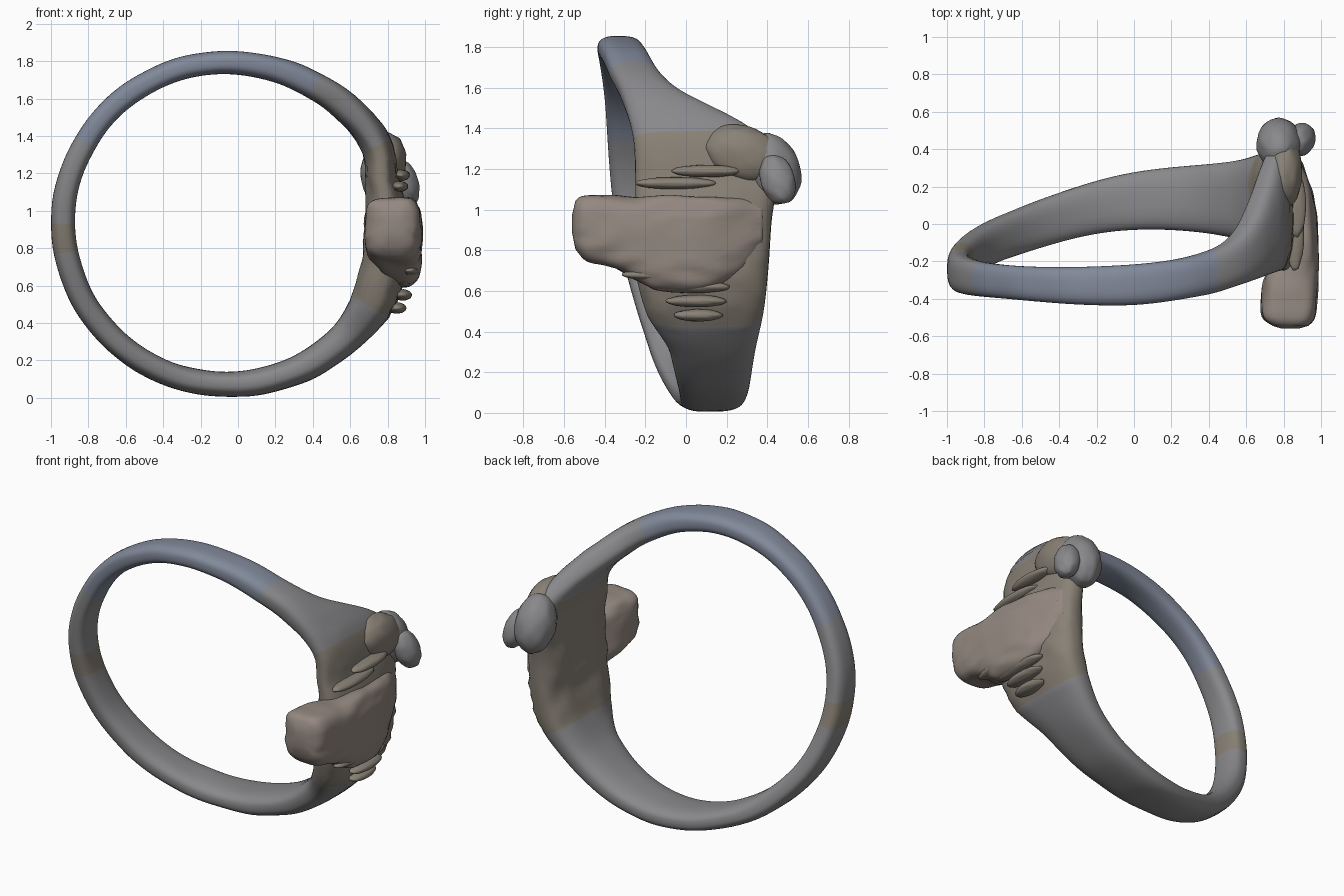
import bpy, bmesh, math
from mathutils import Vector, noise

if "Cube" in bpy.data.objects:
    bpy.data.objects.remove(bpy.data.objects["Cube"])

CX, CZ = -0.06, 0.93          # ring centre in the x-z plane


def material(name, rgb):
    m = bpy.data.materials.new(name)
    m.diffuse_color = (*rgb, 1)
    m.use_nodes = True
    m.node_tree.nodes["Principled BSDF"].inputs["Base Color"].default_value = m.diffuse_color
    return m


steel = material("steel", (0.25, 0.25, 0.26))
blue = material("blue_steel", (0.22, 0.25, 0.32))
tan = material("worn_bronze", (0.25, 0.22, 0.18))
rose = material("worn_copper", (0.30, 0.25, 0.22))


def hermite(rows, t):
    """Smooth interpolation of table rows keyed on their first value."""
    i = 0
    while i < len(rows) - 2 and t > rows[i + 1][0]:
        i += 1
    p = rows[max(i - 1, 0)], rows[i], rows[i + 1], rows[min(i + 2, len(rows) - 1)]
    h = p[2][0] - p[1][0]
    u = (t - p[1][0]) / h
    out = []
    for k in range(1, len(rows[0])):
        m0 = (p[2][k] - p[0][k]) / (p[2][0] - p[0][0]) * h
        m1 = (p[3][k] - p[1][k]) / (p[3][0] - p[1][0]) * h
        out.append((2*u**3 - 3*u**2 + 1)*p[1][k] + (u**3 - 2*u**2 + u)*m0
                   + (3*u**2 - 2*u**3)*p[2][k] + (u**3 - u**2)*m1)
    return out


def squircle(n, power):
    """Unit rounded-square section."""
    pts = []
    for i in range(n):
        a = 2 * math.pi * i / n
        c, s = math.cos(a), math.sin(a)
        pts.append((math.copysign(abs(c) ** (2 / power), c),
                    math.copysign(abs(s) ** (2 / power), s)))
    return pts


def loft(name, rings, mats, closed=False, pick=lambda i: 0):
    """Skin a list of equal-length point rings."""
    bm = bmesh.new()
    vs = [[bm.verts.new(p) for p in r] for r in rings]
    n = len(vs[0])
    for i in range(len(vs) - (0 if closed else 1)):
        a, b = vs[i], vs[(i + 1) % len(vs)]
        for j in range(n):
            f = bm.faces.new((a[j], a[(j + 1) % n], b[(j + 1) % n], b[j]))
            f.material_index = pick(i)
    if not closed:
        bm.faces.new(vs[0])
        bm.faces.new(vs[-1])
    bmesh.ops.recalc_face_normals(bm, faces=bm.faces)
    for f in bm.faces:
        f.smooth = True
    me = bpy.data.meshes.new(name)
    bm.to_mesh(me)
    bm.free()
    for m in mats:
        me.materials.append(m)
    ob = bpy.data.objects.new(name, me)
    bpy.context.collection.objects.link(ob)
    return ob


def lump(name, loc, size, mat, rot=(0, 0, 0)):
    """Slightly uneven rounded lump."""
    bpy.ops.mesh.primitive_uv_sphere_add(segments=32, ring_count=20, location=loc, rotation=rot)
    ob = bpy.context.object
    ob.name = name
    for v in ob.data.vertices:
        v.co *= 1 + 0.05 * noise.noise(v.co * 2.5 + Vector(loc) * 7)
        v.co = Vector(c * s for c, s in zip(v.co, size))
    ob.data.materials.append(mat)
    bpy.ops.object.shade_smooth()
    return ob


# Band: angle, inner radius, outer radius, front y, back y
band = [(-45, .79, .965, -.08, .34), (-30, .77, 1.0, -.19, .38), (-15, .75, .99, -.25, .405),
        (0, .74, .96, -.25, .42), (15, .77, .95, -.25, .44), (28, .82, .99, -.26, .37),
        (45, .81, .97, -.32, -.02), (60, .80, .945, -.38, -.15), (90, .80, .925, -.435, -.22),
        (135, .81, .93, -.40, -.22), (180, .81, .94, -.345, -.135), (225, .80, .93, -.18, .06),
        (270, .79, .925, -.035, .265), (315, .79, .965, -.08, .34), (330, .77, 1.0, -.19, .38)]
N = 144
rings = []
for i in range(N):
    deg = -30 + 360 * i / N
    r0, r1, y0, y1 = hermite(band, deg)
    wear = max(0, 1 - abs(deg + 5) / 48)      # rough only near the bezel
    ring = []
    for cy, cr in squircle(40, 2.7):
        y = (y0 + y1) / 2 + cy * (y1 - y0) / 2
        r = (r0 + r1) / 2 + cr * (r1 - r0) / 2
        a = math.radians(deg)
        p = Vector((CX + r * math.cos(a), y, CZ + r * math.sin(a)))
        r += wear * (0.02 * noise.noise(p * 9) + 0.01 * math.sin(p.z * 75) * max(cr, 0))
        r += 0.004 * noise.noise(p * 5)
        ring.append((CX + r * math.cos(a), y, CZ + r * math.sin(a)))
    rings.append(ring)


def band_colour(i):
    deg = -30 + 360 * i / N
    if deg < 27 or 178 < deg < 190:
        return 2
    return 1 if 55 < deg < 150 else 0


loft("ring_band", rings, [steel, blue, tan], True, band_colour)

# Worn bezel plate with its overhanging front end: y, x min, x max, z min, z max
plate = [(-.56, .79, .88, .88, .98), (-.545, .74, .93, .81, 1.04), (-.50, .69, .965, .755, 1.075),
         (-.40, .68, .98, .73, 1.075), (-.28, .70, .985, .67, 1.07), (-.15, .78, .985, .61, 1.07),
         (.08, .78, .975, .60, 1.06), (.25, .77, .93, .68, 1.06), (.38, .76, .87, .82, 1.04)]
rings = []
for i in range(61):
    y = -.56 + .94 * i / 60
    x0, x1, z0, z1 = hermite(plate, y)
    ring = []
    for cx, cz in squircle(48, 3):
        p = Vector(((x0 + x1) / 2 + cx * (x1 - x0) / 2, y, (z0 + z1) / 2 + cz * (z1 - z0) / 2))
        bump = 0.012 * noise.noise(Vector((p.x * 8, p.y * 6, p.z * 18)))
        ring.append((p.x + bump * cx, p.y, p.z + bump * cz))
    rings.append(ring)
loft("bezel_plate", rings, [rose])

# Knob at the rear corner and its outer lip
lump("rear_knob", (.775, .43, 1.20), (.12, .13, .18), steel, (.35, 0, 0))
lump("knob_lip", (.89, .45, 1.15), (.075, .085, .13), steel, (.3, -.3, 0))
lump("knob_web", (.80, .28, 1.27), (.10, .20, .14), tan, (-.3, 0, 0))

# Horizontal wear ridges across the bezel: y centre, z, half length, x
for k, (y, z, half, x) in enumerate([(-.05, 1.13, .20, .86), (.10, 1.19, .17, .87),
                                     (.02, .62, .20, .89), (.05, .55, .15, .88),
                                     (.06, .48, .12, .85), (-.10, .68, .22, .92)]):
    lump(f"wear_ridge_{k + 1}", (x, y, z), (.05, half, .03), tan)
